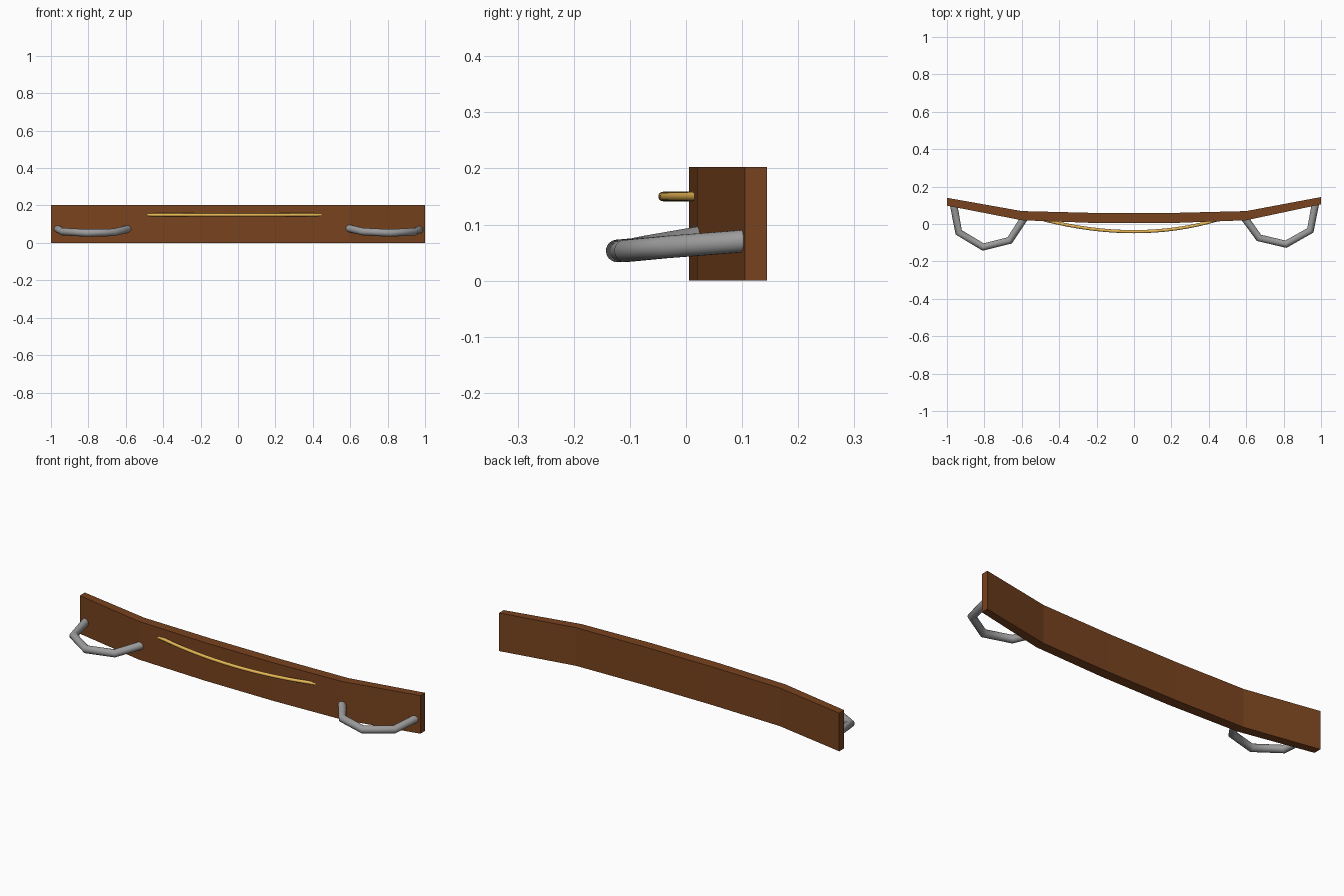
import bpy, bmesh, math

if "Cube" in bpy.data.objects:
    bpy.data.objects.remove(bpy.data.objects["Cube"])


def material(name, rgb):
    m = bpy.data.materials.new(name)
    m.diffuse_color = (*rgb, 1)
    m.use_nodes = True
    m.node_tree.nodes["Principled BSDF"].inputs["Base Color"].default_value = m.diffuse_color
    return m


def tube(name, points, radius, mat):
    # Round rod along a path, converted to a capped mesh
    c = bpy.data.curves.new(name, 'CURVE')
    c.dimensions = '3D'
    c.bevel_depth = radius
    c.bevel_resolution = 8
    c.use_fill_caps = True
    s = c.splines.new('POLY')
    s.points.add(len(points) - 1)
    for p, co in zip(s.points, points):
        p.co = (*co, 1)
    ob = bpy.data.objects.new(name, c)
    bpy.context.collection.objects.link(ob)
    bpy.ops.object.select_all(action='DESELECT')
    ob.select_set(True)
    bpy.context.view_layer.objects.active = ob
    bpy.ops.object.convert(target='MESH')
    ob = bpy.context.object
    ob.name = name
    # Weld the caps, keep only the end rims sharp
    bm = bmesh.new()
    bm.from_mesh(ob.data)
    bmesh.ops.remove_doubles(bm, verts=bm.verts, dist=1e-5)
    bmesh.ops.recalc_face_normals(bm, faces=bm.faces)
    bm.to_mesh(ob.data)
    bm.free()
    bpy.ops.object.shade_smooth_by_angle(angle=math.radians(70))
    ob.data.materials.clear()
    ob.data.materials.append(mat)


wood = material("wood", (0.19, 0.056, 0.013))
gold = material("gold", (0.80, 0.47, 0.09))
steel = material("steel", (0.33, 0.33, 0.33))

# Bowed board: plan outline (x, front y, back y) extruded upward
plan = [(-1, 0.098, 0.14), (-0.6, 0.02, 0.069), (-0.2, 0.005, 0.059),
        (0.2, 0.005, 0.059), (0.6, 0.02, 0.069), (1, 0.105, 0.144)]
outline = [(x, f) for x, f, b in plan] + [(x, b) for x, f, b in reversed(plan)]
bm = bmesh.new()
base = bm.faces.new([bm.verts.new((x, y, 0)) for x, y in outline])
ext = bmesh.ops.extrude_face_region(bm, geom=[base])
top = [v for v in ext['geom'] if isinstance(v, bmesh.types.BMVert)]
bmesh.ops.translate(bm, verts=top, vec=(0, 0, 0.203))
bmesh.ops.recalc_face_normals(bm, faces=bm.faces)
me = bpy.data.meshes.new("board")
bm.to_mesh(me)
bm.free()
me.materials.append(wood)
bpy.context.collection.objects.link(bpy.data.objects.new("board", me))

# Bent grey handles at each end
tube("left_handle", [(-0.965, 0.105, 0.075), (-0.937, -0.045, 0.060),
                     (-0.807, -0.123, 0.053), (-0.665, -0.088, 0.056),
                     (-0.588, 0.030, 0.075)], 0.02, steel)
tube("right_handle", [(0.593, 0.030, 0.078), (0.668, -0.074, 0.060),
                      (0.812, -0.108, 0.053), (0.943, -0.034, 0.060),
                      (0.970, 0.108, 0.071)], 0.02, steel)

# Thin gold bowed strip whose ends sink into the front of the board
n = 16
strip = []
for i in range(n + 1):
    t = 2 * i / n - 1
    strip.append((-0.018 * t * t + 0.463 * t, -0.041 + 0.063 * t * t, 0.15))
tube("front_strip", strip, 0.0085, gold)
